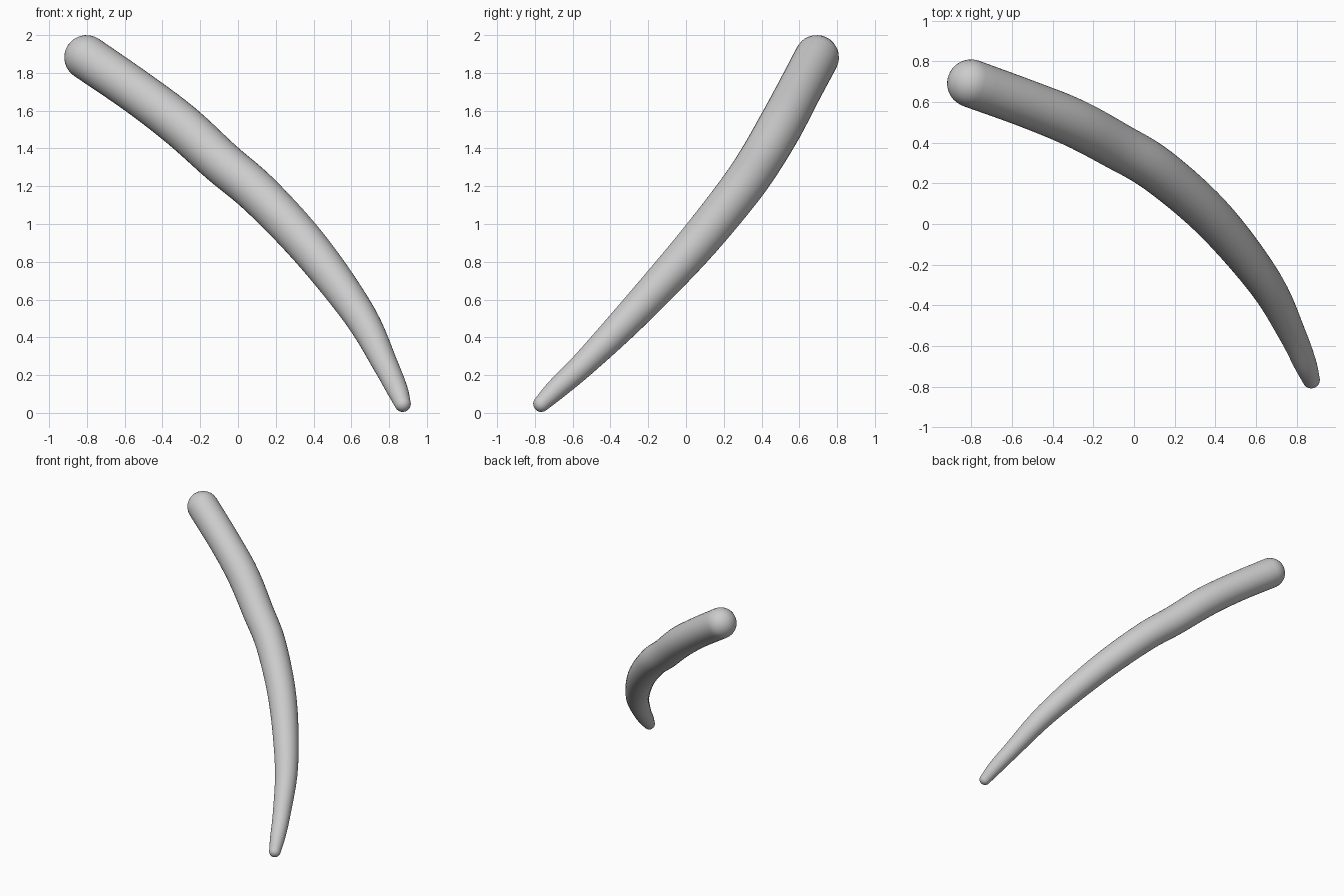
import bpy, bmesh, math
from mathutils import Vector

if "Cube" in bpy.data.objects:
    bpy.data.objects.remove(bpy.data.objects["Cube"])

# Centre line and radius of the bent tapering rod, top to bottom
path = [Vector(p) for p in (
    (-0.802, 0.692, 1.882, 0.118),
    (-0.53, 0.593, 1.695, 0.117),
    (-0.30, 0.50, 1.52, 0.119),
    (-0.085, 0.385, 1.325, 0.116),
    (0.12, 0.262, 1.15, 0.113),
    (0.39, 0.025, 0.86, 0.105),
    (0.645, -0.29, 0.515, 0.087),
    (0.778, -0.54, 0.26, 0.067),
    (0.842, -0.687, 0.125, 0.056),
    (0.872, -0.766, 0.048, 0.043))]
SIDES, STEPS, CAP = 32, 5, 7


def spline(pts, steps):
    ext = [2 * pts[0] - pts[1]] + pts + [2 * pts[-1] - pts[-2]]
    out = []
    for i in range(1, len(ext) - 2):
        a, b, c, d = ext[i - 1:i + 3]
        for s in range(steps):
            t = s / steps
            out.append(0.5 * (2 * b + (c - a) * t + (2 * a - 5 * b + 4 * c - d) * t * t
                              + (3 * b - a - 3 * c + d) * t ** 3))
    return out + [pts[-1]]


samples = spline(path, STEPS)
centres = [p.to_3d() for p in samples]
radii = [p.w for p in samples]
n = len(samples)
dirs = [(centres[min(i + 1, n - 1)] - centres[max(i - 1, 0)]).normalized() for i in range(n)]

# Rings: rounded top cap, body, rounded bottom cap
angles = [math.pi / 2 * k / CAP for k in range(1, CAP)]
rings = [(centres[0] - dirs[0] * radii[0] * math.sin(a), dirs[0], radii[0] * math.cos(a))
         for a in reversed(angles)]
rings += list(zip(centres, dirs, radii))
rings += [(centres[-1] + dirs[-1] * radii[-1] * math.sin(a), dirs[-1], radii[-1] * math.cos(a))
          for a in angles]

bm = bmesh.new()
loops = []
side = Vector((0.6, 0.8, 0))
for c, d, r in rings:
    side = (side - d * side.dot(d)).normalized()
    up = d.cross(side)
    loops.append([bm.verts.new(c + r * (side * math.cos(t) + up * math.sin(t)))
                  for t in (2 * math.pi * k / SIDES for k in range(SIDES))])
for a, b in zip(loops, loops[1:]):
    for k in range(SIDES):
        j = (k + 1) % SIDES
        bm.faces.new((a[k], a[j], b[j], b[k]))
# Pole of each cap
for loop, pole in ((loops[0], centres[0] - dirs[0] * radii[0]),
                   (loops[-1], centres[-1] + dirs[-1] * radii[-1])):
    v = bm.verts.new(pole)
    for k in range(SIDES):
        bm.faces.new((loop[k], loop[(k + 1) % SIDES], v))
bmesh.ops.recalc_face_normals(bm, faces=bm.faces)
for f in bm.faces:
    f.smooth = True

mesh = bpy.data.meshes.new("curved_rod")
bm.to_mesh(mesh)
bm.free()
rod = bpy.data.objects.new("curved_rod", mesh)
bpy.context.collection.objects.link(rod)
